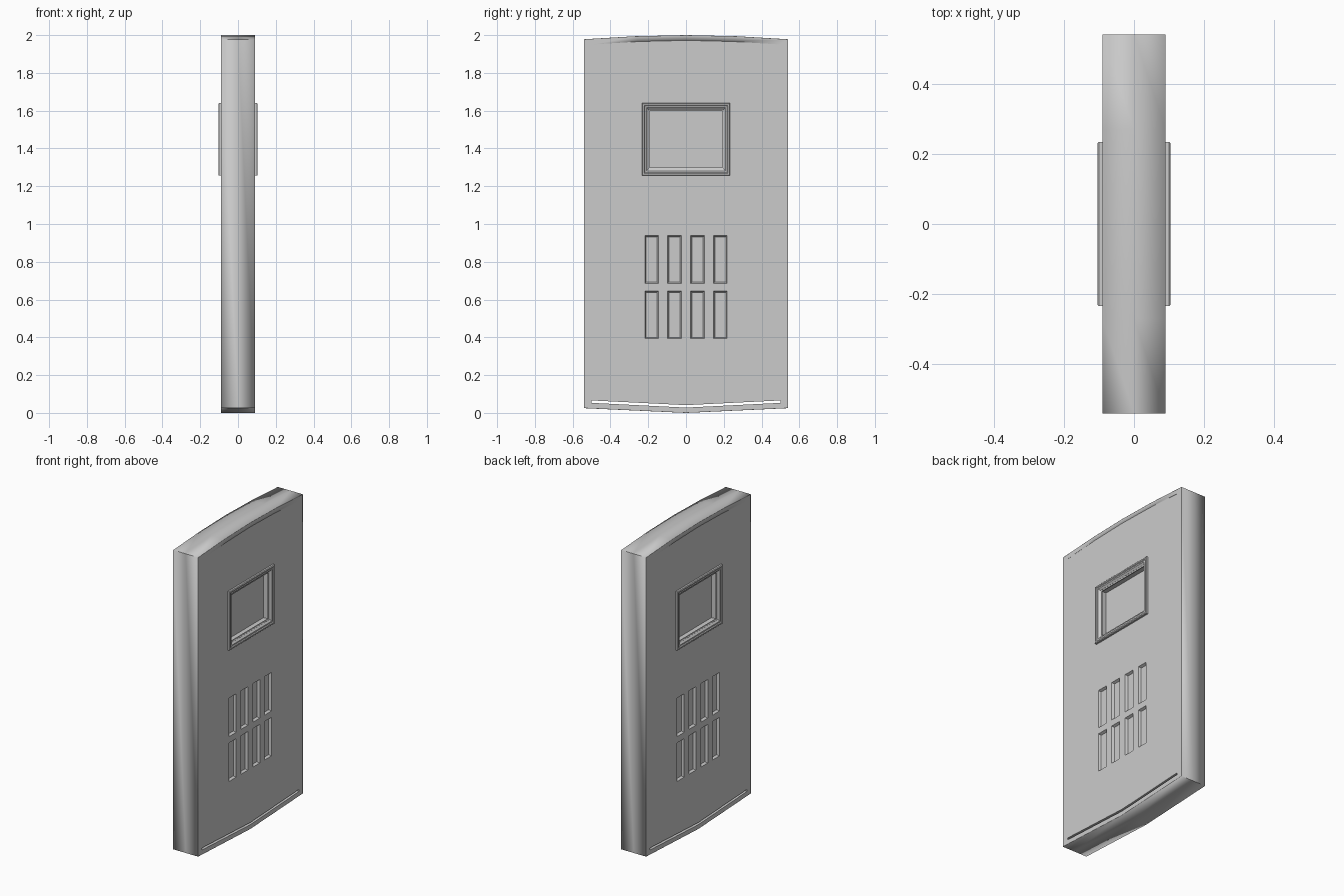
import bpy, bmesh
from mathutils import Vector

if "Cube" in bpy.data.objects:
    bpy.data.objects.remove(bpy.data.objects["Cube"])


def make_object(name, bm):
    bmesh.ops.recalc_face_normals(bm, faces=bm.faces[:])
    me = bpy.data.meshes.new(name)
    bm.to_mesh(me)
    bm.free()
    ob = bpy.data.objects.new(name, me)
    bpy.context.collection.objects.link(ob)
    return ob


def bridge(bm, loops, closed=False):
    """Skin a list of vertex loops with quads."""
    rings = [[bm.verts.new(p) for p in lp] for lp in loops]
    pairs = list(zip(rings, rings[1:]))
    if closed:
        pairs.append((rings[-1], rings[0]))
    for a, b in pairs:
        n = len(a)
        for i in range(n):
            j = (i + 1) % n
            bm.faces.new((a[i], a[j], b[j], b[i]))
    return rings


def outline(d, x, lift=0.0):
    """Door outline inset by d: shallow V at the bottom, soft arch on top."""
    w, k = 0.54 - d, 0.7 * d
    pts = [(-w, 0.025 + k + lift), (0, k + lift), (w, 0.025 + k + lift),
           (w, 1.978 - k), (w / 2, 1.994 - k), (0, 2.0 - k),
           (-w / 2, 1.994 - k), (-w, 1.978 - k)]
    return [(x, y, z) for y, z in pts]


def add_block(bm, y, z, w, h, x_out, x_in, taper=0.0):
    """Box from x_in to x_out, narrower by taper at x_in."""
    bridge_pts = []
    for x, t in ((x_out, 0), (x_in, taper)):
        a, b = w / 2 - t, h / 2 - t
        bridge_pts.append([(x, y - a, z - b), (x, y + a, z - b),
                           (x, y + a, z + b), (x, y - a, z + b)])
    for ring in bridge(bm, bridge_pts):
        bm.faces.new(ring)


# Outer rim: swept round the door outline, softly shaded on its outer edge
T = 0.09
bm = bmesh.new()
bridge(bm, [outline(d, x) for d, x in
            ((0, -T), (0, 0), (0, T), (0.002, T), (0.04, T), (0.04, -T), (0.002, -T))],
       closed=True)
rim = make_object("door_rim", bm)
rim.data.shade_smooth()
for e in rim.data.edges:
    a, b = (rim.data.vertices[i].co for i in e.vertices)
    inner = abs(a.y) < 0.501 and abs(b.y) < 0.501 and len({round(abs(a.y), 3), round(abs(b.y), 3)} & {0.5}) == 1
    corner = abs(a.y) > 0.49 and abs(a.y - b.y) < 0.001 and abs(a.z - b.z) < 0.001
    if inner or corner:
        e.use_edge_sharp = True

# Inner panel, leaving a thin slit above the bottom rim
P = 0.0893
bm = bmesh.new()
for ring in bridge(bm, [outline(0.038, -P, 0.0145), outline(0.038, P, 0.0145)]):
    bm.faces.new(ring)
panel = make_object("door_panel", bm)

# Cutter: window pockets and two rows of vent slots on both faces
WZ, WH = 1.448, 0.192
bm = bmesh.new()
for s in (-1, 1):
    add_block(bm, 0, WZ, 0.40, 0.314, s * 0.12, s * 0.045)
    for z in (0.812, 0.519):
        for y in (-0.182, -0.061, 0.061, 0.182):
            add_block(bm, y, z, 0.076, 0.256, s * (P + 0.005), s * (P - 0.016), 0.009)
cutter = make_object("cutter", bm)
cutter.hide_render = True
cutter.hide_viewport = True
cut = panel.modifiers.new("pockets", "BOOLEAN")
cut.operation = "DIFFERENCE"
cut.solver = "EXACT"
cut.object = cutter

# Raised stepped window frames, one on each face
for side, s in (("right", 1), ("left", -1)):
    profile = ((0, 0.08), (0, 0.100), (0.004, 0.104), (0.012, 0.104), (0.016, 0.099),
               (0.024, 0.099), (0.036, 0.088), (0.042, 0.086), (0.042, 0.08))
    loops = []
    for d, x in profile:
        a, b = 0.234 - d, WH - d
        loops.append([(s * x, -a, WZ - b), (s * x, a, WZ - b),
                      (s * x, a, WZ + b), (s * x, -a, WZ + b)])
    bm = bmesh.new()
    bridge(bm, loops, closed=True)
    make_object("window_frame_" + side, bm)
